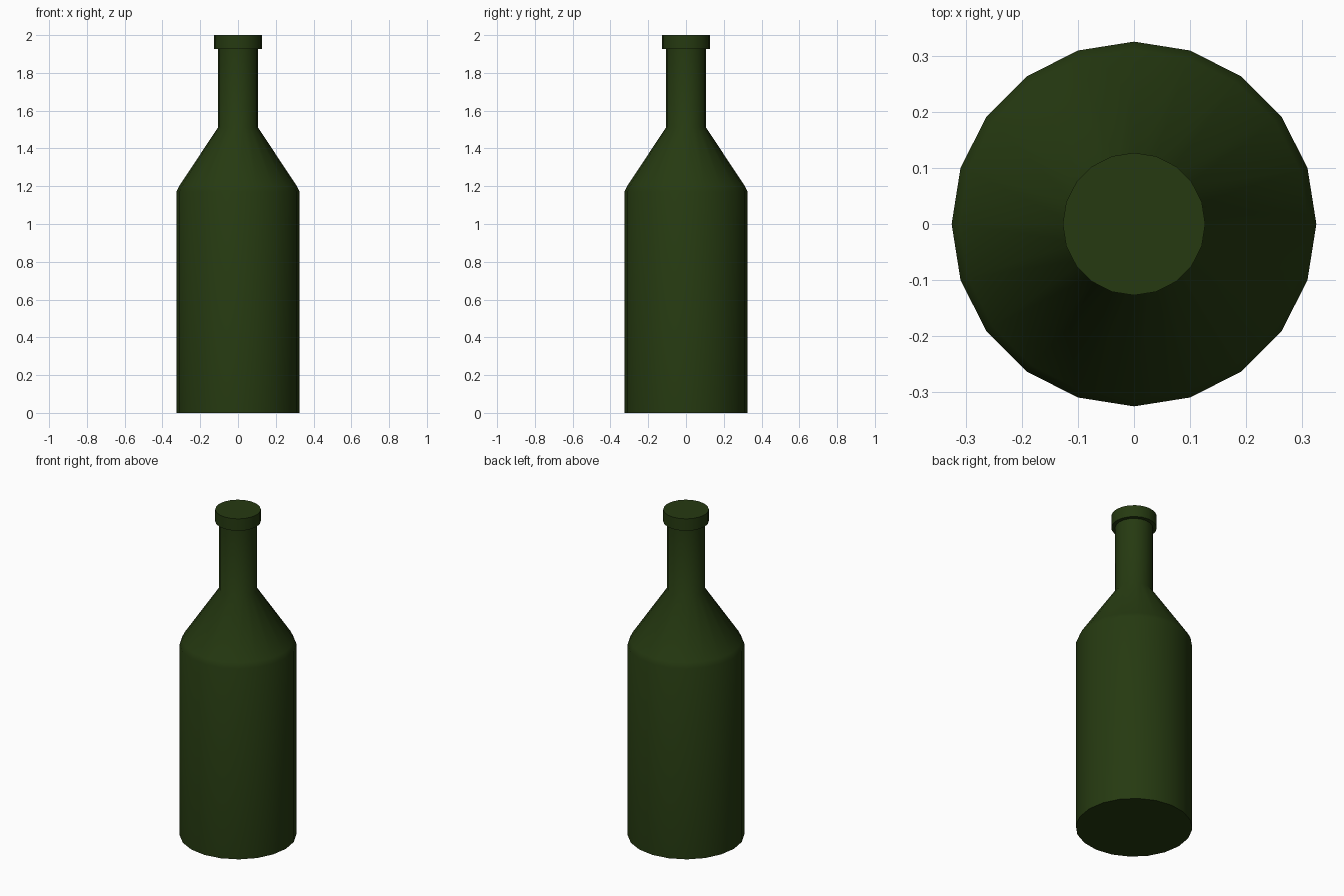
import bpy, bmesh, math

if "Cube" in bpy.data.objects:
    bpy.data.objects.remove(bpy.data.objects["Cube"])

SIDES = 20

glass = bpy.data.materials.new("dark green glass")
glass.diffuse_color = (0.019, 0.042, 0.0055, 1)
glass.use_nodes = True
glass.node_tree.nodes["Principled BSDF"].inputs["Base Color"].default_value = glass.diffuse_color


def lathe(name, profile):
    """Closed solid of revolution from (radius, height) pairs."""
    bm = bmesh.new()
    rings = []
    for r, z in profile:
        rings.append([bm.verts.new((r * math.cos(2 * math.pi * i / SIDES),
                                    r * math.sin(2 * math.pi * i / SIDES), z))
                      for i in range(SIDES)])
    for a, b in zip(rings, rings[1:]):
        for i in range(SIDES):
            j = (i + 1) % SIDES
            bm.faces.new((a[i], a[j], b[j], b[i]))
    bm.faces.new(rings[0][::-1])
    bm.faces.new(rings[-1])
    mesh = bpy.data.meshes.new(name)
    bm.to_mesh(mesh)
    bm.free()
    mesh.materials.append(glass)
    obj = bpy.data.objects.new(name, mesh)
    bpy.context.collection.objects.link(obj)
    # smooth sides, crisp rims
    bpy.ops.object.select_all(action='DESELECT')
    obj.select_set(True)
    bpy.context.view_layer.objects.active = obj
    bpy.ops.object.shade_smooth_by_angle(angle=math.radians(40))
    return obj


# Whole bottle: body, shoulder, neck and wider lip
lathe("bottle", [
    (0.325, 0.0), (0.325, 1.172),      # body
    (0.311, 1.202), (0.105, 1.512),    # softened shoulder
    (0.105, 1.927),                    # neck
    (0.127, 1.927), (0.127, 2.0),      # lip
])
